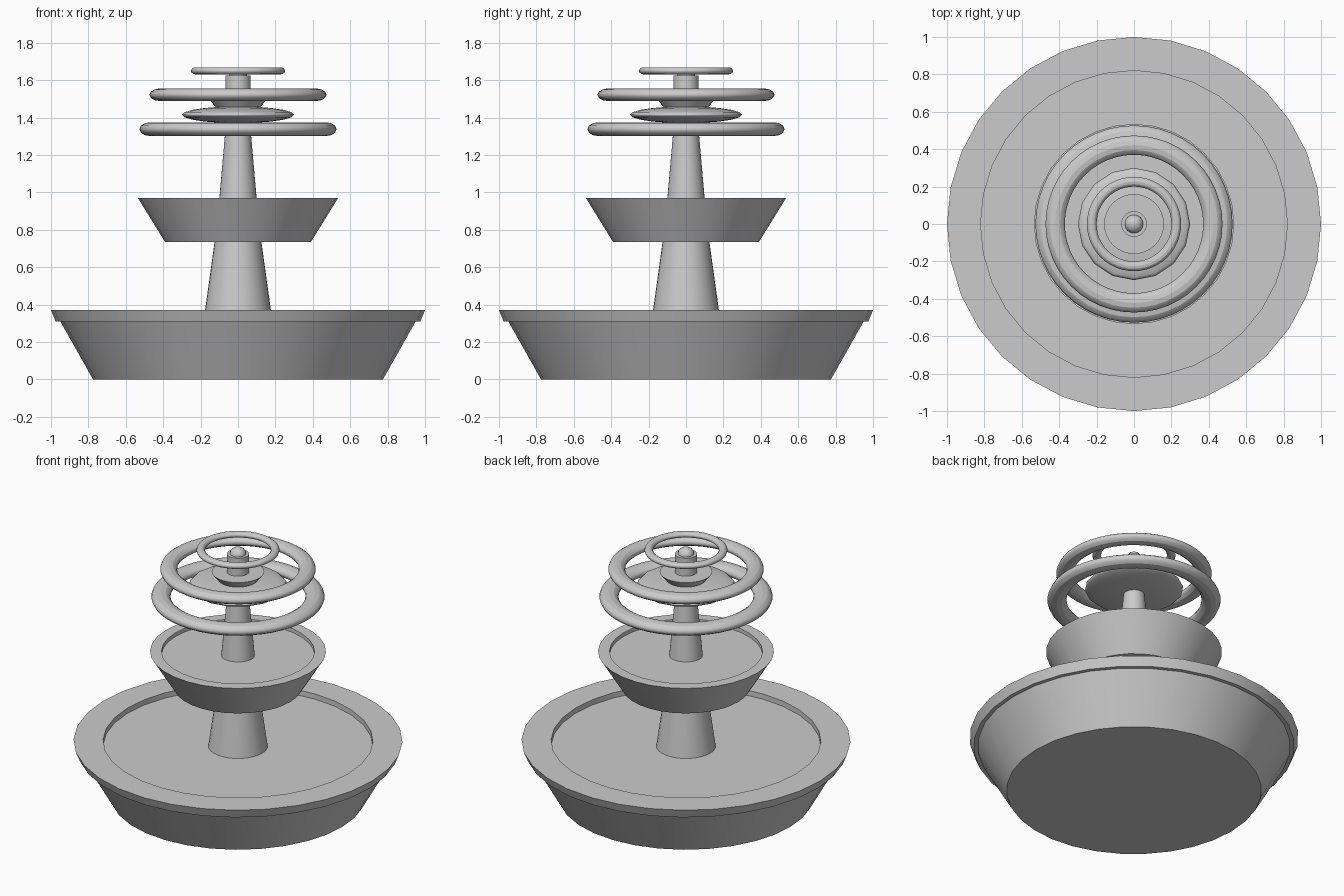
import bpy, bmesh, math

if "Cube" in bpy.data.objects:
    bpy.data.objects.remove(bpy.data.objects["Cube"])


def finish(obj):
    bpy.ops.object.select_all(action='DESELECT')
    obj.select_set(True)
    bpy.context.view_layer.objects.active = obj
    bpy.ops.object.shade_smooth_by_angle(angle=math.radians(30))


def lathe(name, profile, sides=32):
    """Revolve (radius, z) points, bottom axis to top axis; capped by end fans."""
    bm = bmesh.new()
    rings = []
    for r, z in profile:
        rings.append([bm.verts.new((r * math.cos(2 * math.pi * i / sides),
                                    r * math.sin(2 * math.pi * i / sides), z))
                      for i in range(sides)])
    for a, b in zip(rings, rings[1:]):
        for i in range(sides):
            j = (i + 1) % sides
            bm.faces.new((a[i], a[j], b[j], b[i]))
    bm.faces.new(rings[0][::-1])
    bm.faces.new(rings[-1])
    mesh = bpy.data.meshes.new(name)
    bm.to_mesh(mesh)
    bm.free()
    obj = bpy.data.objects.new(name, mesh)
    bpy.context.collection.objects.link(obj)
    finish(obj)


def ring(name, outer, inner, z, half_height):
    """Slightly flattened torus."""
    tube = (outer - inner) / 2
    bpy.ops.mesh.primitive_torus_add(major_segments=48, minor_segments=12,
                                     major_radius=(outer + inner) / 2,
                                     minor_radius=tube, location=(0, 0, z))
    obj = bpy.context.object
    obj.name = name
    obj.scale.z = half_height / tube
    finish(obj)


def ball(name, radius, half_height, z, segments):
    bpy.ops.mesh.primitive_uv_sphere_add(segments=segments, ring_count=10,
                                         radius=radius, location=(0, 0, z))
    obj = bpy.context.object
    obj.name = name
    obj.scale.z = half_height / radius
    finish(obj)


# Basins, each ending in its water surface
lathe("lower_basin", [(0.775, 0), (0.95, 0.31), (0.975, 0.31), (1.0, 0.37),
                      (0.82, 0.37), (0.82, 0.335)])
lathe("middle_bowl", [(0.39, 0.735), (0.535, 0.97), (0.465, 0.97), (0.465, 0.945)])
lathe("top_bowl", [(0.115, 1.45), (0.16, 1.505)])

# Tapered columns and finial
lathe("lower_column", [(0.183, 0.32), (0.123, 0.75)])
lathe("upper_column", [(0.103, 0.93), (0.06, 1.42)])
lathe("finial_post", [(0.068, 1.45), (0.068, 1.625)], 24)
ball("finial_cap", 0.05, 0.045, 1.623, 16)

# Lens-shaped dish under the top bowl
ball("dish", 0.3, 0.045, 1.415, 16)

# Water rings
ring("lower_ring", 0.527, 0.41, 1.338, 0.037)
ring("upper_ring", 0.473, 0.37, 1.522, 0.033)
ring("top_ring", 0.252, 0.2, 1.65, 0.019)
